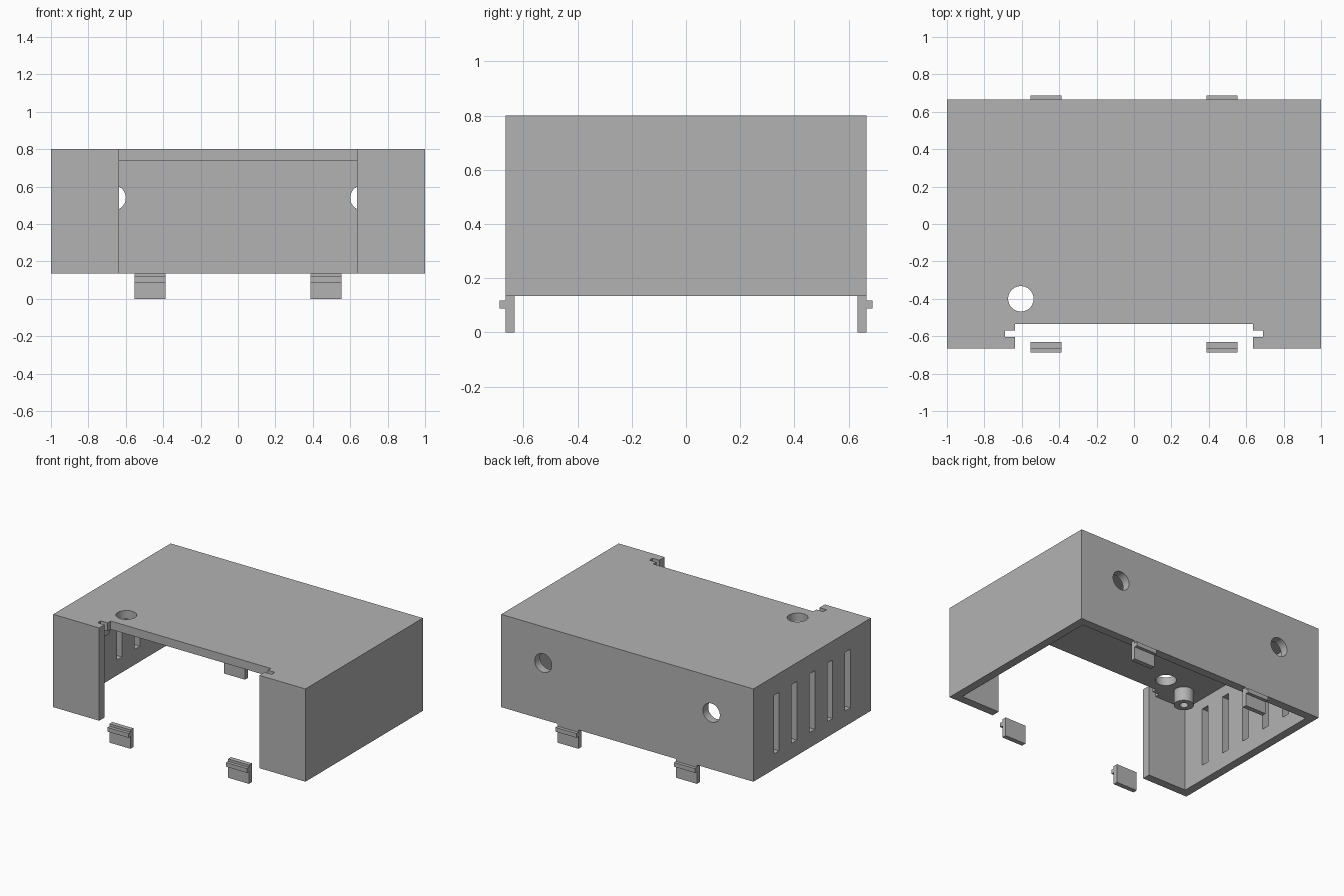
import bpy
import bmesh
from math import pi
from mathutils import Matrix

cube = bpy.data.objects.get("Cube")
if cube:
    bpy.data.objects.remove(cube, do_unlink=True)

grey = bpy.data.materials.new("plain grey")
grey.use_nodes = True
colour = (0.45, 0.45, 0.45, 1)
grey.diffuse_color = colour
grey.node_tree.nodes["Principled BSDF"].inputs["Base Color"].default_value = colour


def finish(name, bm):
    mesh = bpy.data.meshes.new(name)
    bm.to_mesh(mesh)
    bm.free()
    mesh.materials.append(grey)
    obj = bpy.data.objects.new(name, mesh)
    bpy.context.collection.objects.link(obj)
    return obj


def add_box(bm, x, y, z):
    """Box spanning the given (low, high) range on each axis."""
    size = [hi - lo for lo, hi in (x, y, z)]
    centre = [(hi + lo) / 2 for lo, hi in (x, y, z)]
    matrix = Matrix.Translation(centre) @ Matrix.Diagonal((*size, 1))
    bmesh.ops.create_cube(bm, size=1, matrix=matrix)


def add_cylinder(bm, centre, radius, depth, axis="Z"):
    matrix = Matrix.Translation(centre)
    if axis == "Y":
        matrix = matrix @ Matrix.Rotation(pi / 2, 4, "X")
    bmesh.ops.create_cone(bm, cap_ends=True, segments=48, radius1=radius,
                          radius2=radius, depth=depth, matrix=matrix)


def cut(target, bm):
    """Subtract the cutter mesh, then throw the cutter away."""
    cutter = finish("cutter", bm)
    cutter.hide_render = True
    mod = target.modifiers.new("cut", "BOOLEAN")
    mod.operation = "DIFFERENCE"
    mod.solver = "EXACT"
    mod.object = cutter
    bpy.context.view_layer.objects.active = target
    bpy.ops.object.modifier_apply(modifier=mod.name)
    bpy.data.objects.remove(cutter, do_unlink=True)


def smooth(obj):
    bpy.ops.object.select_all(action="DESELECT")
    obj.select_set(True)
    bpy.context.view_layer.objects.active = obj
    bpy.ops.object.shade_smooth_by_angle(angle=pi / 6)


half_y, base, top, wall = 0.665, 0.135, 0.8, 0.06
ceiling = top - wall
inner_y = half_y - wall

# Shell: a box open underneath
bm = bmesh.new()
add_box(bm, (-1, 1), (-half_y, half_y), (base, top))
shell = finish("cover_shell", bm)

bm = bmesh.new()
add_box(bm, (wall - 1, 1 - wall), (-inner_y, inner_y), (0, ceiling))
cut(shell, bm)

# Wide front opening that also notches the roof
bm = bmesh.new()
add_box(bm, (-0.635, 0.635), (-0.8, -0.535), (0, 1))
cut(shell, bm)

# Panel slots at both ends of the roof notch
bm = bmesh.new()
add_box(bm, (-0.69, 0.69), (-inner_y, -0.57), (0.6, 1))
cut(shell, bm)

# Vents in the right side, cable holes in the back, round hole in the roof
bm = bmesh.new()
for i in range(-2, 3):
    y = i * 0.202
    add_box(bm, (-1.1, -0.85), (y - 0.03, y + 0.03), (0.245, 0.665))
for side in (-1, 1):
    add_cylinder(bm, (side * 0.667, half_y, 0.54), 0.067, 0.3, "Y")
add_cylinder(bm, (-0.605, -0.4, top), 0.068, 0.3)
cut(shell, bm)
smooth(shell)

# Hollow boss hanging from the roof
bm = bmesh.new()
add_cylinder(bm, (-0.79, -0.44, ceiling - 0.05), 0.065, 0.1)
boss = finish("screw_boss", bm)
bm = bmesh.new()
add_cylinder(bm, (-0.79, -0.44, ceiling - 0.06), 0.028, 0.1)
cut(boss, bm)
smooth(boss)

# Four snap tabs, each a plate with an outward ridge
for x_side, x_name in ((-1, "right"), (1, "left")):
    for y_side, y_name in ((-1, "front"), (1, "back")):
        bm = bmesh.new()
        x = tuple(sorted((x_side * 0.387, x_side * 0.553)))
        add_box(bm, x, sorted((y_side * 0.632, y_side * half_y)), (0, base))
        add_box(bm, x, sorted((y_side * half_y, y_side * 0.688)), (0.088, 0.118))
        finish(f"{y_name}_{x_name}_snap_tab", bm)
